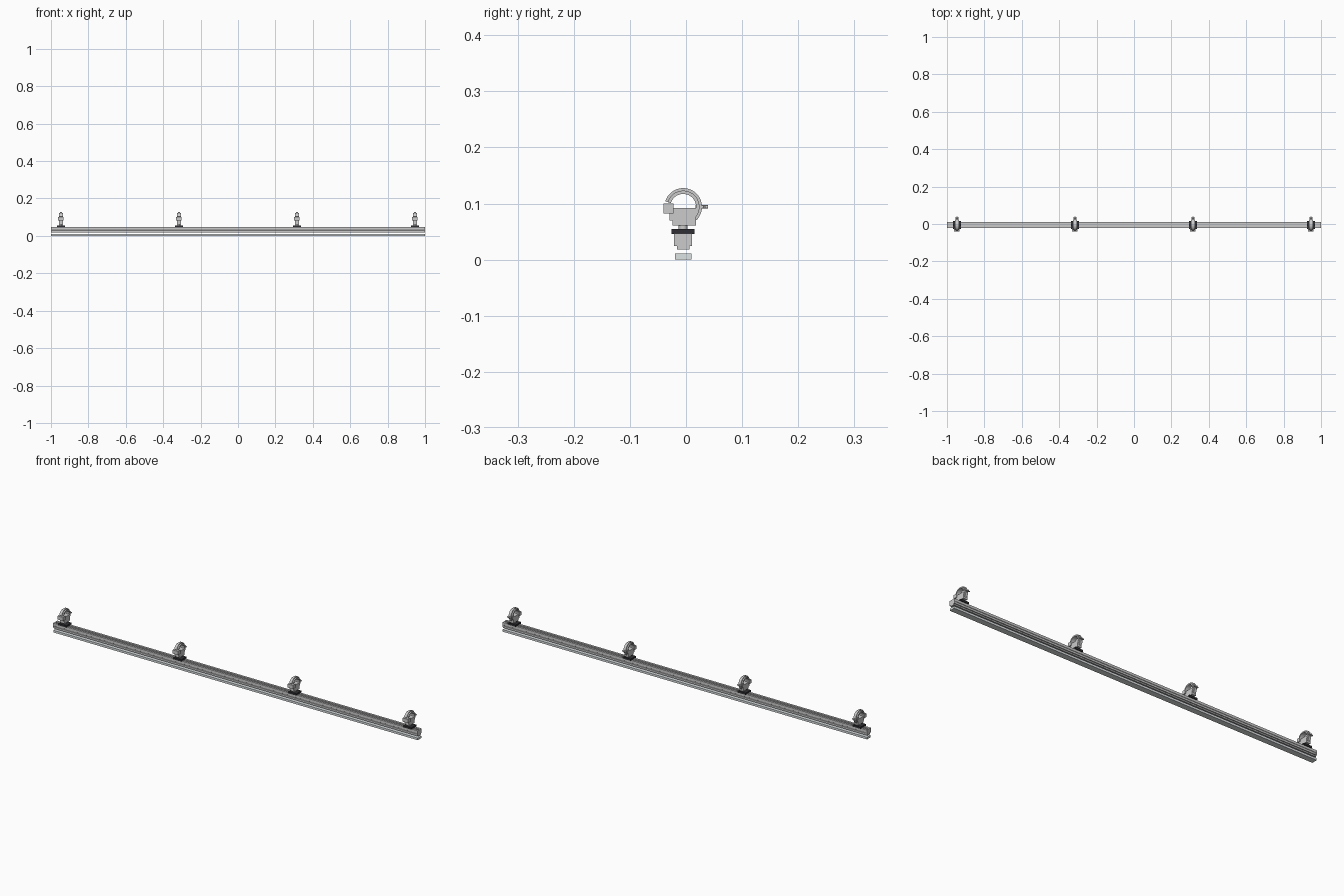
import bpy, bmesh, math

if "Cube" in bpy.data.objects:
    bpy.data.objects.remove(bpy.data.objects["Cube"])

YC = -0.005            # centre line of the bar
HZ = 0.094             # centre height of the hooks


def material(name, col):
    m = bpy.data.materials.new(name)
    m.diffuse_color = (*col, 1)
    m.use_nodes = True
    m.node_tree.nodes["Principled BSDF"].inputs["Base Color"].default_value = m.diffuse_color
    return m


DARK = material("dark_plate", (0.03, 0.03, 0.035))
LENS = material("pale_lens", (0.72, 0.76, 0.77))


def finish(name, bm, mat=None, smooth=False):
    bmesh.ops.recalc_face_normals(bm, faces=bm.faces)
    me = bpy.data.meshes.new(name)
    bm.to_mesh(me)
    bm.free()
    ob = bpy.data.objects.new(name, me)
    bpy.context.collection.objects.link(ob)
    if mat:
        me.materials.append(mat)
    if smooth:
        bpy.ops.object.select_all(action='DESELECT')
        ob.select_set(True)
        bpy.context.view_layer.objects.active = ob
        bpy.ops.object.shade_smooth_by_angle(angle=math.radians(35))
    return ob


def extrude(name, pts, x, half, mat=None, smooth=False):
    """Extrude a (y, z) outline along x by +-half."""
    bm = bmesh.new()
    a = [bm.verts.new((x - half, y, z)) for y, z in pts]
    b = [bm.verts.new((x + half, y, z)) for y, z in pts]
    bm.faces.new(a)
    bm.faces.new(b[::-1])
    n = len(pts)
    for i in range(n):
        bm.faces.new((a[i], a[(i + 1) % n], b[(i + 1) % n], b[i]))
    return finish(name, bm, mat, smooth)


def box(name, x, half, y0, y1, z0, z1, mat=None):
    return extrude(name, [(y0, z0), (y1, z0), (y1, z1), (y0, z1)], x, half, mat)


def rod(name, p, r, length, axis, sides=16):
    bm = bmesh.new()
    bmesh.ops.create_cone(bm, cap_ends=True, segments=sides, radius1=r, radius2=r, depth=length)
    for v in bm.verts:
        x, y, z = v.co
        v.co = {'x': (z, x, y), 'y': (x, z, y), 'z': (x, y, z)}[axis]
        v.co.x += p[0]
        v.co.y += p[1]
        v.co.z += p[2]
    return finish(name, bm, None, True)


def arc(r, a0, a1, n=28):
    angs = [math.radians(a0 + (a1 - a0) * i / n) for i in range(n + 1)]
    return [(YC + r * math.cos(a), HZ + r * math.sin(a)) for a in angs]


# Bar: stepped section with side grooves and a slot along the top
half_profile = [(0.011, 0.018), (0.011, 0.024), (0.016, 0.024), (0.016, 0.030),
                (0.0145, 0.031), (0.0145, 0.034), (0.016, 0.035), (0.016, 0.047),
                (0.006, 0.047), (0.006, 0.042)]
profile = ([(YC + y, z) for y, z in half_profile]
           + [(YC - y, z) for y, z in reversed(half_profile)])
extrude("bar_housing", profile, 0, 0.994)
for s, side in ((-1, "left"), (1, "right")):
    # End caps close the section
    box("end_cap_" + side, s * 0.997, 0.003, YC - 0.016, YC + 0.016, 0.024, 0.047)
    box("end_cap_foot_" + side, s * 0.997, 0.003, YC - 0.011, YC + 0.011, 0.018, 0.024)

# Lens strip under the bar
box("lens_strip", 0, 1.0, YC - 0.0145, YC + 0.0145, 0.0, 0.0105, LENS)

# Four hook clamps
for i, x in enumerate((-0.947, -0.316, 0.315, 0.946), 1):
    t = f"_{i}"
    box("mounting_plate" + t, x, 0.022, YC - 0.0205, YC + 0.0205, 0.046, 0.055, DARK)
    rod("clamp_neck" + t, (x, YC, 0.058), 0.008, 0.008, 'z')
    # Body with a step under the front lug
    extrude("clamp_body" + t,
            [(-0.024, 0.061), (0.018, 0.061), (0.018, 0.092), (-0.029, 0.092),
             (-0.029, 0.070), (-0.024, 0.070)], x, 0.011)
    box("clamp_lug" + t, x, 0.015, -0.040, -0.022, 0.082, 0.100)
    # Hook: wide inner band with a thin outer rib
    band = arc(0.029, 163, -30) + [(0.018, 0.076), (0.018, HZ)] + arc(0.023, 0, 163)
    extrude("hook_band" + t, band, x, 0.011, None, True)
    rib = arc(0.0335, 163, -46) + [(0.018, HZ)] + arc(0.026, 0, 163)
    extrude("hook_rib" + t, rib, x, 0.005, None, True)
    # Clamping bolt with small wings at the back
    rod("clamp_bolt" + t, (x, 0.028, HZ), 0.003, 0.022, 'y')
    box("bolt_wing" + t, x, 0.011, 0.030, 0.035, HZ - 0.002, HZ + 0.002)
